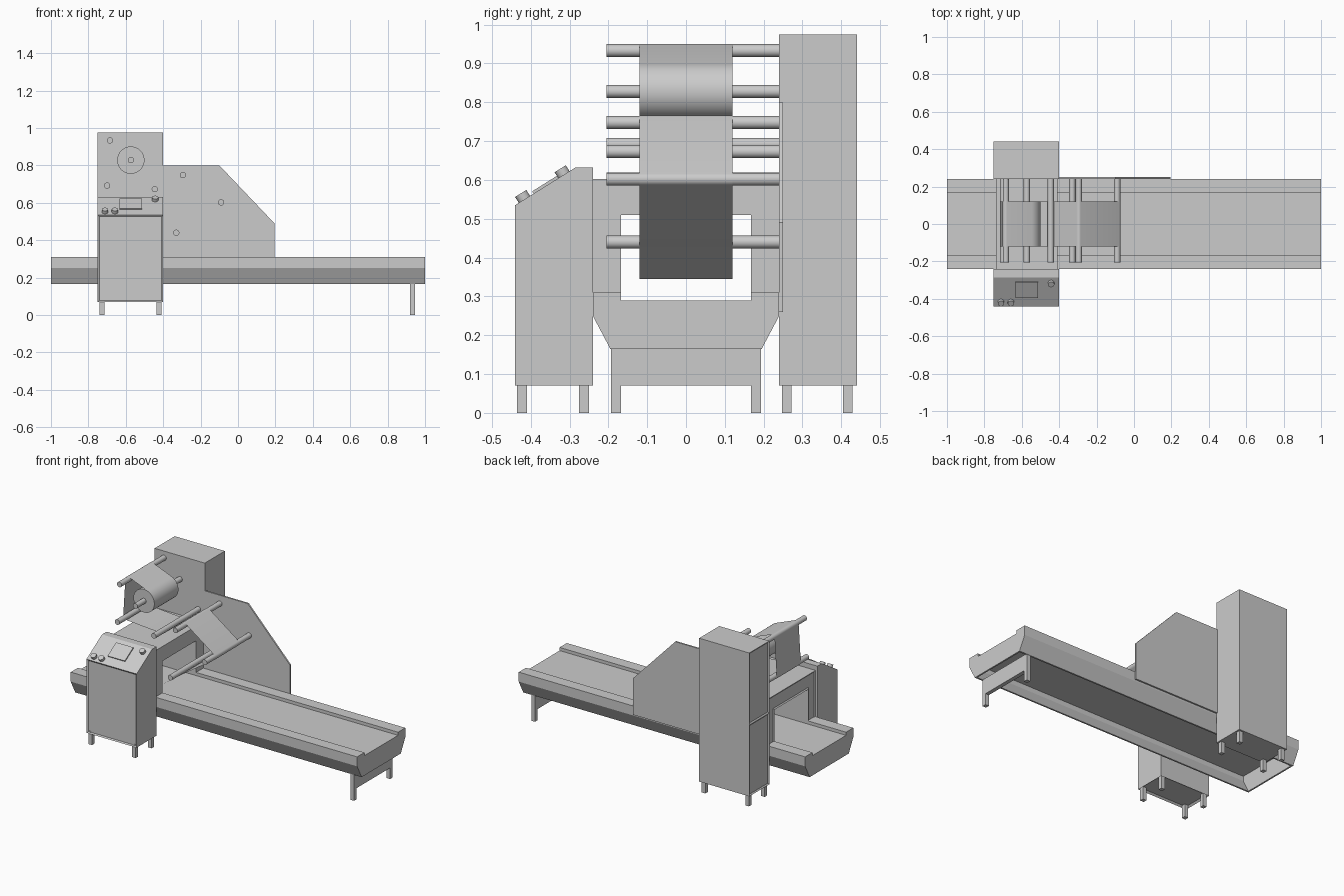
import bpy, bmesh, math
from mathutils import Vector, Matrix

cube = bpy.data.objects.get("Cube")
if cube:
    bpy.data.objects.remove(cube, do_unlink=True)

grey = bpy.data.materials.new("light grey")
grey.use_nodes = True
grey.diffuse_color = (0.6, 0.6, 0.6, 1)
grey.node_tree.nodes["Principled BSDF"].inputs["Base Color"].default_value = (0.6, 0.6, 0.6, 1)


def finish(name, bm, smooth=False, solid=True):
    if solid:
        bmesh.ops.recalc_face_normals(bm, faces=bm.faces)
    mesh = bpy.data.meshes.new(name)
    bm.to_mesh(mesh)
    bm.free()
    ob = bpy.data.objects.new(name, mesh)
    bpy.context.collection.objects.link(ob)
    mesh.materials.append(grey)
    if smooth:
        bpy.ops.object.select_all(action='DESELECT')
        ob.select_set(True)
        bpy.context.view_layer.objects.active = ob
        bpy.ops.object.shade_smooth_by_angle(angle=math.radians(35))
    return ob


def prism(points, axis, lo, hi):
    """Extrude a (y, z) profile along x, or an (x, z) profile along y."""
    bm = bmesh.new()
    place = (lambda a, b: (lo, a, b)) if axis == "x" else (lambda a, b: (a, lo, b))
    face = bm.faces.new([bm.verts.new(place(a, b)) for a, b in points])
    out = bmesh.ops.extrude_face_region(bm, geom=[face])
    move = Vector((hi - lo, 0, 0)) if axis == "x" else Vector((0, hi - lo, 0))
    bmesh.ops.translate(bm, vec=move, verts=[g for g in out["geom"] if isinstance(g, bmesh.types.BMVert)])
    bmesh.ops.recalc_face_normals(bm, faces=bm.faces)
    return bm


def box_bm(x0, x1, y0, y1, z0, z1):
    return prism([(y0, z0), (y1, z0), (y1, z1), (y0, z1)], "x", x0, x1)


def box(name, *size):
    return finish(name, box_bm(*size))


def inset(bm, direction, width, depth):
    faces = [f for f in bm.faces if f.normal.dot(Vector(direction)) > 0.99]
    bmesh.ops.inset_individual(bm, faces=faces, thickness=width, depth=-depth)


def cylinder(name, centre, axis, radius, length, sides=32):
    bm = bmesh.new()
    turn = Vector(axis).to_track_quat('Z', 'Y').to_matrix().to_4x4()
    bmesh.ops.create_cone(bm, cap_ends=True, segments=sides, radius1=radius, radius2=radius,
                          depth=length, matrix=Matrix.Translation(centre) @ turn)
    return finish(name, bm, True)


# Conveyor: hollow trough open underneath, closed by end plates
outer = [(0.195, 0.165), (0.24, 0.25), (0.24, 0.31), (0.168, 0.31), (0.168, 0.29)]
inner = [(0.185, 0.165), (0.228, 0.25), (0.228, 0.28)]
shell = outer + [(-y, z) for y, z in reversed(outer)] + \
    [(-y, z) for y, z in inner] + list(reversed(inner))
finish("conveyor_trough", prism(shell, "x", -1, 1))
ends = outer + [(-y, z) for y, z in reversed(outer)]
for side, x in (("right", -1), ("left", 0.99)):
    finish("conveyor_end_" + side, prism(ends, "x", x, x + 0.01))

# Conveyor leg frame
box("leg_crossbar", 0.92, 0.945, -0.193, 0.193, 0.07, 0.17)
for s in (-1, 1):
    y = sorted((s * 0.167, s * 0.193))
    box("conveyor_leg", 0.92, 0.945, *y, 0, 0.07)

# Rear cabinet with two recessed doors on its right side
bm = box_bm(-0.75, -0.4, 0.24, 0.44, 0.07, 0.975)
bmesh.ops.bisect_plane(bm, geom=bm.verts[:] + bm.edges[:] + bm.faces[:],
                       plane_co=(0, 0, 0.52), plane_no=(0, 0, 1))
inset(bm, (-1, 0, 0), 0.012, 0.006)
finish("rear_cabinet", bm)

# Control cabinet with sloping desk, recessed front door and underside
desk = [(-0.44, 0.07), (-0.44, 0.535), (-0.285, 0.632), (-0.24, 0.632), (-0.24, 0.07)]
bm = prism(desk, "x", -0.75, -0.4)
inset(bm, (0, -1, 0), 0.012, 0.006)
inset(bm, (0, 0, -1), 0.015, 0.01)
finish("control_cabinet", bm)

# Cabinet feet
for y0 in (-0.435, -0.275, 0.247, 0.404):
    for x0 in (-0.74, -0.435):
        box("cabinet_foot", x0, x0 + 0.025, y0, y0 + 0.025, 0, 0.085)

# Desk screen and knobs, set square to the slope
slope = Vector((0, 0.155, 0.097)).normalized()
normal = Vector((0, -slope.z, slope.y))
edge = Vector((0, -0.44, 0.535))
bm = bmesh.new()
bmesh.ops.create_cube(bm, size=1)
bmesh.ops.scale(bm, vec=(0.12, 0.1, 0.008), verts=bm.verts)
turn = Matrix.Rotation(math.atan2(slope.z, slope.y), 4, 'X')
spot = edge + slope * 0.106 + normal * 0.003 + Vector((-0.573, 0, 0))
bm.transform(Matrix.Translation(spot) @ turn)
finish("control_screen", bm)
for x, along in ((-0.711, 0.028), (-0.658, 0.028), (-0.443, 0.148)):
    cylinder("knob", edge + slope * along + normal * 0.008 + Vector((x, 0, 0)),
             normal, 0.017, 0.02, 24)

# Tunnel bridging the conveyor
arch = [(-0.24, 0.3), (-0.24, 0.602), (0.24, 0.602), (0.24, 0.3),
        (0.168, 0.3), (0.168, 0.51), (-0.168, 0.51), (-0.168, 0.3)]
bm = prism(arch, "x", -0.737, -0.41)
inset(bm, (-1, 0, 0), 0.012, 0.006)
finish("tunnel", bm)

# Guard plate behind the rollers
guard = [(-0.4, 0.26), (-0.4, 0.8), (-0.1, 0.8), (0.195, 0.49), (0.195, 0.26)]
finish("guard_plate", prism(guard, "y", 0.24, 0.25))

# Film reel, rollers and the film wrapped round them: x, z, radius, wrap angles
R = 0.0165
wraps = [(-0.573, 0.828, 0.073, 40, 68), (-0.685, 0.933, R, 68, 176),
         (-0.7, 0.692, R, 176, 266), (-0.445, 0.673, R, 266, 308),
         (-0.295, 0.748, R, 128, 54), (-0.09, 0.602, R, 54, -56),
         (-0.33, 0.44, R, -56, -52)]
path = []
for x, z, r, a0, a1 in wraps:
    cylinder("roller", (x, 0.02, z), (0, 1, 0), R, 0.45)
    for i in range(9):
        a = math.radians(a0 + (a1 - a0) * i / 8)
        path.append((x + (r + 0.001) * math.cos(a), z + (r + 0.001) * math.sin(a)))
path.append((-0.43, 0.345))
cylinder("film_reel", (-0.573, 0, 0.828), (0, 1, 0), 0.073, 0.24, 48)

bm = bmesh.new()
rows = [[bm.verts.new((x, y, z)) for y in (-0.12, 0.12)] for x, z in path]
for a, b in zip(rows, rows[1:]):
    bm.faces.new((a[0], b[0], b[1], a[1]))
bmesh.ops.reverse_faces(bm, faces=bm.faces)
film = finish("film", bm, True, solid=False)
